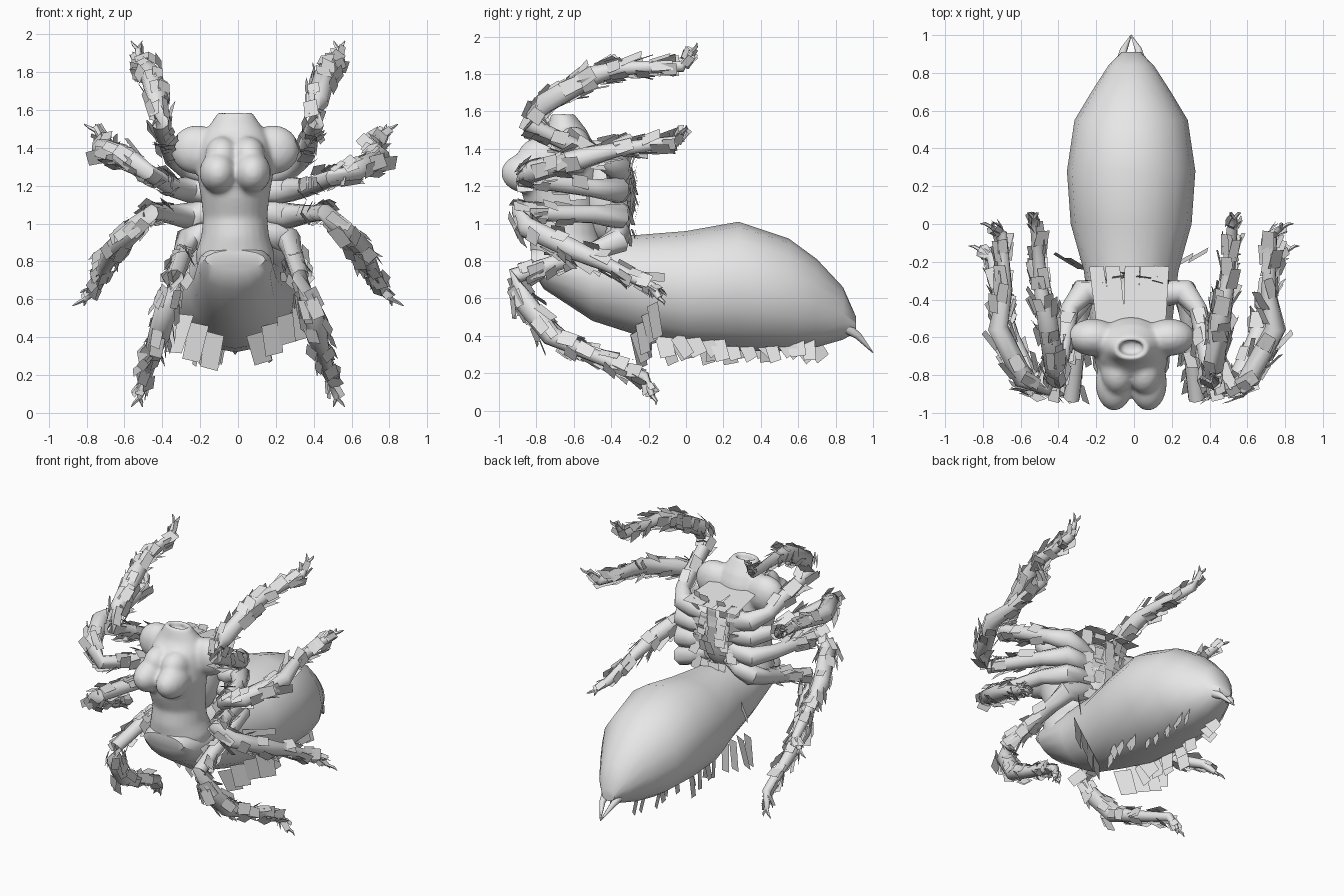
import bpy, bmesh, math, random
from mathutils import Vector, Matrix

random.seed(4)
cube = bpy.data.objects.get("Cube")
if cube:
    bpy.data.objects.remove(cube, do_unlink=True)

CX = -0.015  # the body sits slightly off centre
X, Y, Z = Vector((1, 0, 0)), Vector((0, 1, 0)), Vector((0, 0, 1))
colour = (0.8, 0.8, 0.8, 1)
grey = bpy.data.materials.new("pale_grey")
grey.use_nodes = True
grey.diffuse_color = colour
grey.node_tree.nodes["Principled BSDF"].inputs["Base Color"].default_value = colour


def finish(name, bm, smooth=50):
    mesh = bpy.data.meshes.new(name)
    bm.to_mesh(mesh)
    bm.free()
    mesh.materials.append(grey)
    obj = bpy.data.objects.new(name, mesh)
    bpy.context.collection.objects.link(obj)
    if smooth:
        bpy.ops.object.select_all(action='DESELECT')
        obj.select_set(True)
        bpy.context.view_layer.objects.active = obj
        bpy.ops.object.shade_smooth_by_angle(angle=math.radians(smooth))
    return obj


def loft(bm, rings, sides):
    """Skin a closed list of (centre, u axis, v axis) ellipses."""
    loops = []
    for centre, u, v in rings:
        angles = [math.tau * i / sides for i in range(sides)]
        loops.append([bm.verts.new(centre + u * math.cos(a) + v * math.sin(a)) for a in angles])
    for a, b in zip(loops, loops[1:]):
        for i in range(sides):
            j = (i + 1) % sides
            bm.faces.new((a[i], a[j], b[j], b[i]))
    bm.faces.new(loops[0][::-1])
    bm.faces.new(loops[-1])
    bmesh.ops.recalc_face_normals(bm, faces=bm.faces)


def tube(bm, points, radii, sides=8):
    """Tapered tube through the points."""
    rings = []
    for i, p in enumerate(points):
        along = (points[min(i + 1, len(points) - 1)] - points[max(i - 1, 0)]).normalized()
        u = along.cross(Vector((0.3, 0.2, 1))).normalized()
        rings.append((p, u * radii[i], along.cross(u) * radii[i]))
    loft(bm, rings, sides)


def card(bm, base, along, across, length, width):
    """Flat bristle card with a skewed tip."""
    d = along.normalized()
    w = (across - d * across.dot(d)).normalized() * width / 2
    tip = base + d * length
    skew = w * random.uniform(-0.5, 0.5)
    corners = (base - w, base + w, tip + w * 0.8 + skew, tip - w + skew)
    bm.faces.new([bm.verts.new(p) for p in corners])


def ellipsoid(bm, location, size):
    matrix = Matrix.LocRotScale(Vector(location), None, Vector(size))
    bmesh.ops.create_uvsphere(bm, u_segments=20, v_segments=12, radius=1, matrix=matrix)


# Abdomen: (y, top, bottom, half width)
sections = [(-.83, .86, .76, .16), (-.76, .9, .65, .2), (-.5, .93, .48, .22), (-.25, .94, .4, .25),
            (0, .96, .34, .32), (.28, 1.01, .32, .34), (.55, .92, .32, .3), (.7, .81, .34, .21),
            (.84, .66, .38, .12), (.91, .5, .42, .05)]
bm = bmesh.new()
loft(bm, [(Vector((CX, y, (top + bottom) / 2)), X * width, Z * (top - bottom) / 2)
          for y, top, bottom, width in sections], 16)
finish("abdomen", bm, 40)

# Spinnerets
bm = bmesh.new()
for s in (-1, 1):
    tube(bm, [Vector((CX + s * .05, .86, .44)), Vector((CX + s * .04, .92, .4)), Vector((CX, 1, .31))],
         (.03, .02, .003))
finish("spinnerets", bm)

# Torso: (z, y centre, half width, half depth), ending in the hollow of the neck
profile = [(.76, -.63, .2, .2), (.84, -.63, .21, .2), (.93, -.65, .18, .19), (1.03, -.65, .17, .18),
           (1.13, -.67, .18, .2), (1.25, -.68, .2, .22), (1.36, -.67, .19, .19), (1.44, -.65, .18, .15),
           (1.5, -.64, .15, .11), (1.59, -.66, .09, .06), (1.59, -.66, .07, .04), (1.53, -.65, .06, .04)]
bm = bmesh.new()
loft(bm, [(Vector((CX, y, z)), X * width, Y * depth) for z, y, width, depth in profile], 24)
for s in (1, -1):
    ellipsoid(bm, (CX + s * .09, -.84, 1.27), (.1, .15, .11))     # breast
    ellipsoid(bm, (CX + s * .07, -.78, 1.36), (.09, .12, .1))     # upper chest
    ellipsoid(bm, (CX + s * .2, -.6, 1.39), (.14, .1, .13))       # shoulder
torso = finish("torso", bm)
blend = torso.modifiers.new("blend", 'REMESH')
blend.mode = 'VOXEL'
blend.voxel_size = 0.014
blend.use_smooth_shade = True
relax = torso.modifiers.new("relax", 'SMOOTH')
relax.iterations = 8

# Thorax behind the torso
THORAX = Vector((CX, -.42, 1.14))
bm = bmesh.new()
ellipsoid(bm, THORAX, (.15, .15, .25))
finish("thorax", bm)

# Legs: hip height, then the joints of the model's left side out to the claw
RADII = (.05, .07, .07, .05, .045, .058, .057, .04, .03, .015)
legs = {
    "top": (1.3, [(.34, -.45, 1.34), (.41, -.84, 1.53), (.42, -.76, 1.64), (.46, -.5, 1.79),
                  (.49, -.36, 1.83), (.52, -.02, 1.84), (.53, .03, 1.92)]),
    "upper_middle": (1.18, [(.36, -.5, 1.19), (.5, -.88, 1.24), (.61, -.82, 1.28), (.75, -.55, 1.35),
                            (.71, -.35, 1.4), (.73, -.05, 1.44), (.78, -.02, 1.49)]),
    "lower_middle": (1.04, [(.36, -.5, 1.05), (.46, -.91, 1.06), (.54, -.85, .98), (.66, -.6, .86),
                            (.7, -.42, .78), (.75, -.18, .66), (.81, -.14, .6)]),
    "bottom": (.91, [(.29, -.5, .85), (.33, -.92, .72), (.37, -.87, .59), (.42, -.72, .4),
                     (.45, -.55, .32), (.49, -.22, .18), (.52, -.18, .08)]),
}


def make_leg(name, side, s, hip, joints):
    socket, knob = Vector((.08, -.37, hip)), Vector((.27, -.36, hip))
    socket.z += (THORAX.z - hip) / 3
    path = [socket, socket.lerp(knob, .55), knob] + [Vector(j) for j in joints]
    for p in path:
        p.x *= s
        if s < 0 and name == "upper_middle":  # this leg is raised and tucked in a little
            p.x *= .96
            p.z += max(0, -.4 - p.y) * max(0, -.4 - p.x) * .9
    bm = bmesh.new()
    tube(bm, path, RADII)
    # Paired claws
    tip = path[-1]
    d = (tip - path[-2]).normalized()
    for k in (-1, 1):
        tube(bm, [tip, tip + d * .03 + X * k * .02 + Y * .01, tip + d * .055 + X * k * .03],
             (.012, .009, .002), 5)
    finish(f"{side}_{name}_leg", bm)

    # Bristle cards swept along the leg, smaller on the foot
    bm = bmesh.new()
    last = len(path) - 2
    for i in range(3, last + 1):
        axis = path[i + 1] - path[i]
        size = .6 if i == last else 1
        side_axis = axis.orthogonal().normalized()
        for _ in range(4 + int(axis.length * 28)):
            t = random.uniform(0, .85 * size)
            out = Matrix.Rotation(random.uniform(0, math.tau), 3, axis) @ side_axis
            base = path[i] + axis * t + out * (RADII[i] * (1 - t) + RADII[i + 1] * t)
            card(bm, base, axis.normalized() + out * random.uniform(0, .4), axis.cross(out),
                 random.uniform(.07, .12) * size, random.uniform(.05, .085) * size)
    finish(f"{side}_{name}_leg_bristles", bm, 0)


for name, (hip, joints) in legs.items():
    make_leg(name, "left", 1, hip, joints)
    make_leg(name, "right", -1, hip, joints)

# Cards hanging under the abdomen
bm = bmesh.new()
for s in (-1, 1):
    for i in range(12):
        y = -.12 + i * .07
        x = .19 * math.sqrt(max(0.05, 1 - ((y - .2) / .65) ** 2)) * random.uniform(.4, 1)
        card(bm, Vector((CX + s * x, y, .4)), Y * random.uniform(0, .9) - Z + X * s * .2,
             Y + X * s * .3, random.uniform(.11, .17), random.uniform(.07, .1))
    # Broad cards beside the front
    for i in range(4):
        card(bm, Vector((CX + s * (.11 + i * .08), -.27 + i * .03, .42 + i * .05)),
             X * s * .15 + Y * random.uniform(-.1, .3) - Z, X + Y * s * .6, random.uniform(.15, .22), .12)
    # Slim blades beside the waist
    card(bm, Vector((CX + s * .24, -.27, .72)), X * s + Y, Z, .22, .05)
finish("abdomen_bristles", bm, 0)

# Overlapping cards on the back of the thorax
bm = bmesh.new()
for col in range(-2, 3):
    for row in range(8):
        x = col * .07 + random.uniform(-.015, .015)
        card(bm, Vector((CX + x, -.27 - abs(x) * .3, .97 + row * .055)),
             X * x + Y * random.uniform(0, .4) + Z * random.choice((-1, 1)), X - Y * x * 2,
             random.uniform(.07, .1), random.uniform(.06, .09))
    # Level cards bridging to the shoulders
    card(bm, Vector((CX + col * .07, -.54, 1.42)), Y + X * col * .03 - Z * .12, X, .32, .085)
finish("thorax_bristles", bm, 0)
